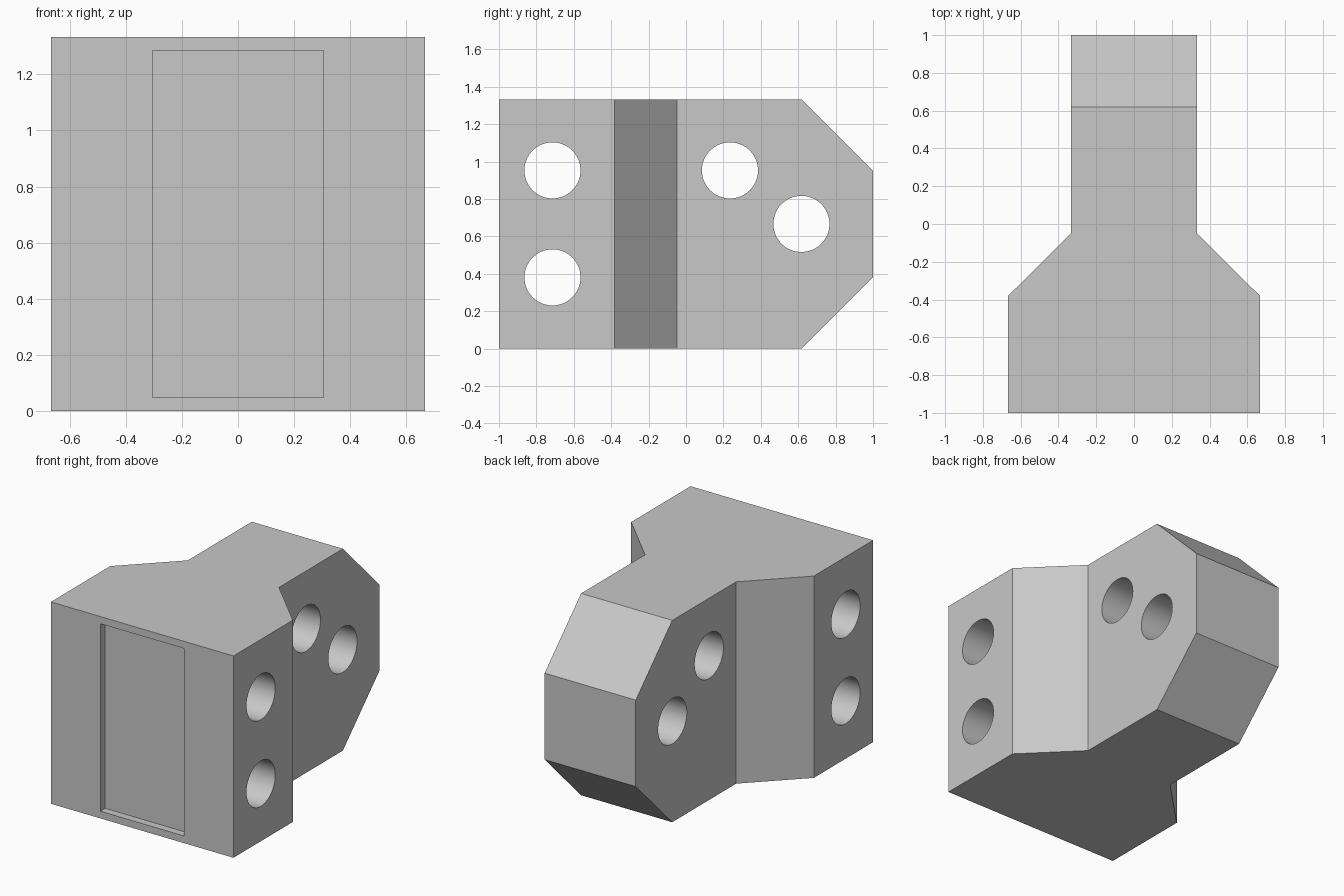
import bpy
import bmesh
from math import radians
from mathutils import Matrix, Vector

cube = bpy.data.objects.get("Cube")
if cube:
    bpy.data.objects.remove(cube, do_unlink=True)

HEIGHT = 1.333
HOLE_RADIUS = 0.15

grey = bpy.data.materials.new("plain grey")
grey.use_nodes = True
colour = (0.58, 0.58, 0.58, 1)
grey.diffuse_color = colour
grey.node_tree.nodes["Principled BSDF"].inputs["Base Color"].default_value = colour


def make_object(name, bm):
    bmesh.ops.recalc_face_normals(bm, faces=bm.faces[:])
    mesh = bpy.data.meshes.new(name)
    bm.to_mesh(mesh)
    bm.free()
    mesh.materials.append(grey)
    obj = bpy.data.objects.new(name, mesh)
    bpy.context.collection.objects.link(obj)
    return obj


def subtract(target, cutter):
    cutter.hide_render = True
    cutter.hide_set(True)
    mod = target.modifiers.new(cutter.name, "BOOLEAN")
    mod.operation = "DIFFERENCE"
    mod.solver = "EXACT"
    mod.object = cutter


# Body: wide front tapering to a narrow tail, extruded upward
half = [(0.667, -1), (0.667, -0.381), (0.333, -0.048), (0.333, 1)]
outline = half + [(-x, y) for x, y in reversed(half)]
bm = bmesh.new()
base = bm.faces.new([bm.verts.new((x, y, 0)) for x, y in outline])
extruded = bmesh.ops.extrude_face_region(bm, geom=[base])
top = [v for v in extruded["geom"] if isinstance(v, bmesh.types.BMVert)]
bmesh.ops.translate(bm, verts=top, vec=(0, 0, HEIGHT))

# Slanted upper and lower corners of the tail
for z, direction in ((HEIGHT, 1), (0, -1)):
    cut = bmesh.ops.bisect_plane(
        bm, geom=bm.verts[:] + bm.edges[:] + bm.faces[:],
        plane_co=(0, 0.619, z), plane_no=Vector((0, 1, direction)),
        clear_outer=True)
    rim = [e for e in cut["geom_cut"] if isinstance(e, bmesh.types.BMEdge)]
    bmesh.ops.holes_fill(bm, edges=rim, sides=0)
body = make_object("bracket_body", bm)

# Crosswise bolt holes
bm = bmesh.new()
for y, z in ((-0.714, 0.953), (-0.714, 0.381), (0.235, 0.953), (0.617, 0.667)):
    placement = Matrix.Translation((0, y, z)) @ Matrix.Rotation(radians(90), 4, "Y")
    bmesh.ops.create_cone(bm, cap_ends=True, segments=64, radius1=HOLE_RADIUS,
                          radius2=HOLE_RADIUS, depth=2, matrix=placement)
for face in bm.faces:
    face.smooth = len(face.verts) == 4
subtract(body, make_object("bolt_hole_cutter", bm))

# Shallow rectangular recess in the front
bm = bmesh.new()
size = Matrix.Diagonal((0.61, 0.1, 1.238, 1))
bmesh.ops.create_cube(bm, size=1, matrix=Matrix.Translation((0, -1, HEIGHT / 2)) @ size)
subtract(body, make_object("front_recess_cutter", bm))
